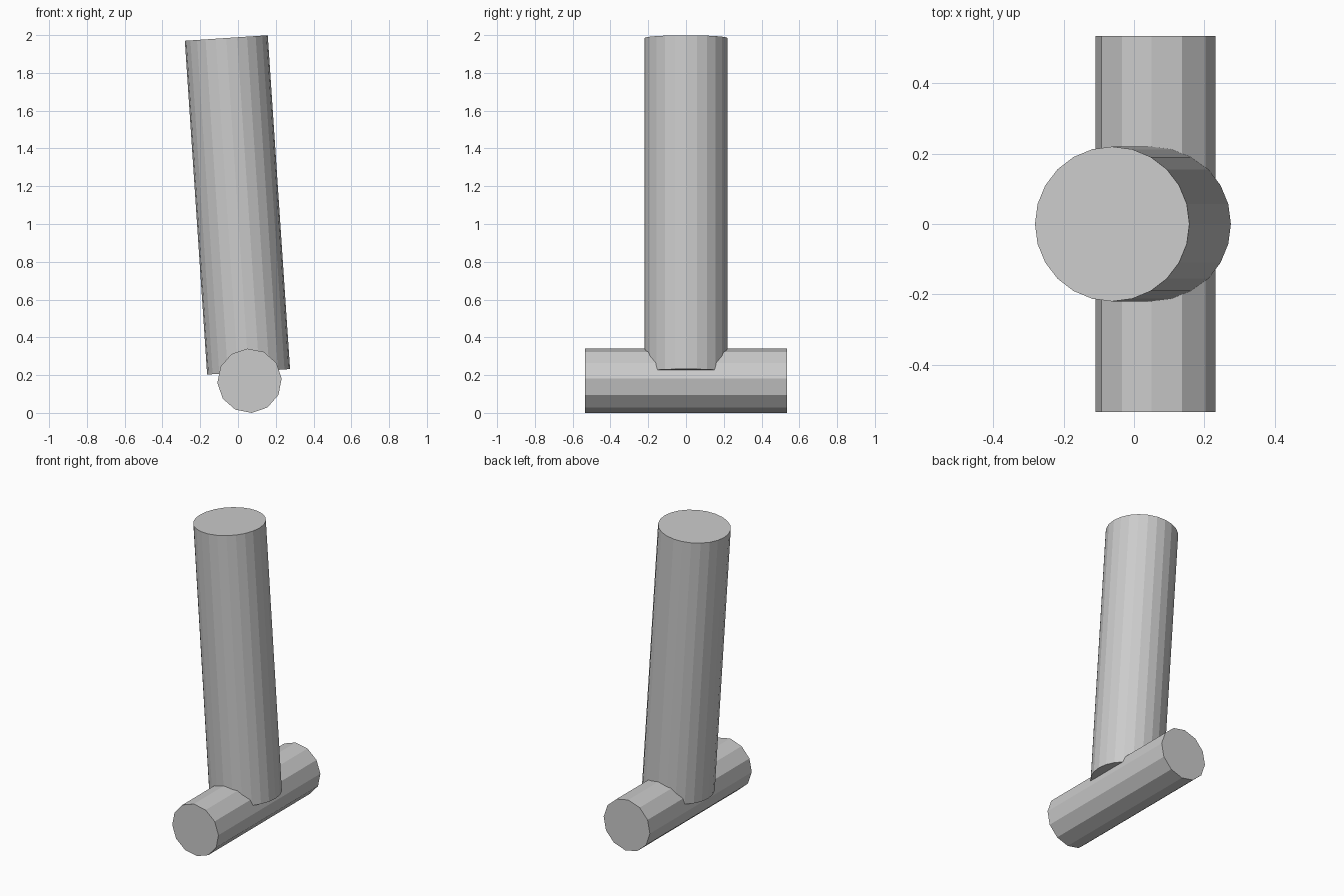
import bpy
import math
from mathutils import Matrix, Vector

cube = bpy.data.objects.get("Cube")
if cube:
    bpy.data.objects.remove(cube, do_unlink=True)

GREY = (0.6, 0.6, 0.6, 1.0)
TILT = Matrix.Rotation(math.radians(-3.82), 4, 'Y')

grey = bpy.data.materials.new("plain_grey")
grey.use_nodes = True
grey.diffuse_color = GREY
grey.node_tree.nodes["Principled BSDF"].inputs["Base Color"].default_value = GREY


def cylinder(name, sides, radius, length, centre, turn):
    """Flat-faced capped cylinder, turned and then leaned with the whole model."""
    bpy.ops.mesh.primitive_cylinder_add(vertices=sides, radius=radius, depth=length)
    part = bpy.context.object
    part.name = name
    part.data.materials.append(grey)
    part.matrix_world = Matrix.Translation(Vector(centre)) @ TILT @ turn
    return part


# Tall leaning shaft
cylinder("shaft", 24, 0.22, 1.771, (-0.003, 0, 1.101), Matrix.Identity(4))

# Crosswise foot bar, running front to back under the shaft
cylinder("foot_bar", 12, 0.1705, 1.07, (0.061, 0, 0.1702),
         Matrix.Rotation(math.radians(90), 4, 'X'))
